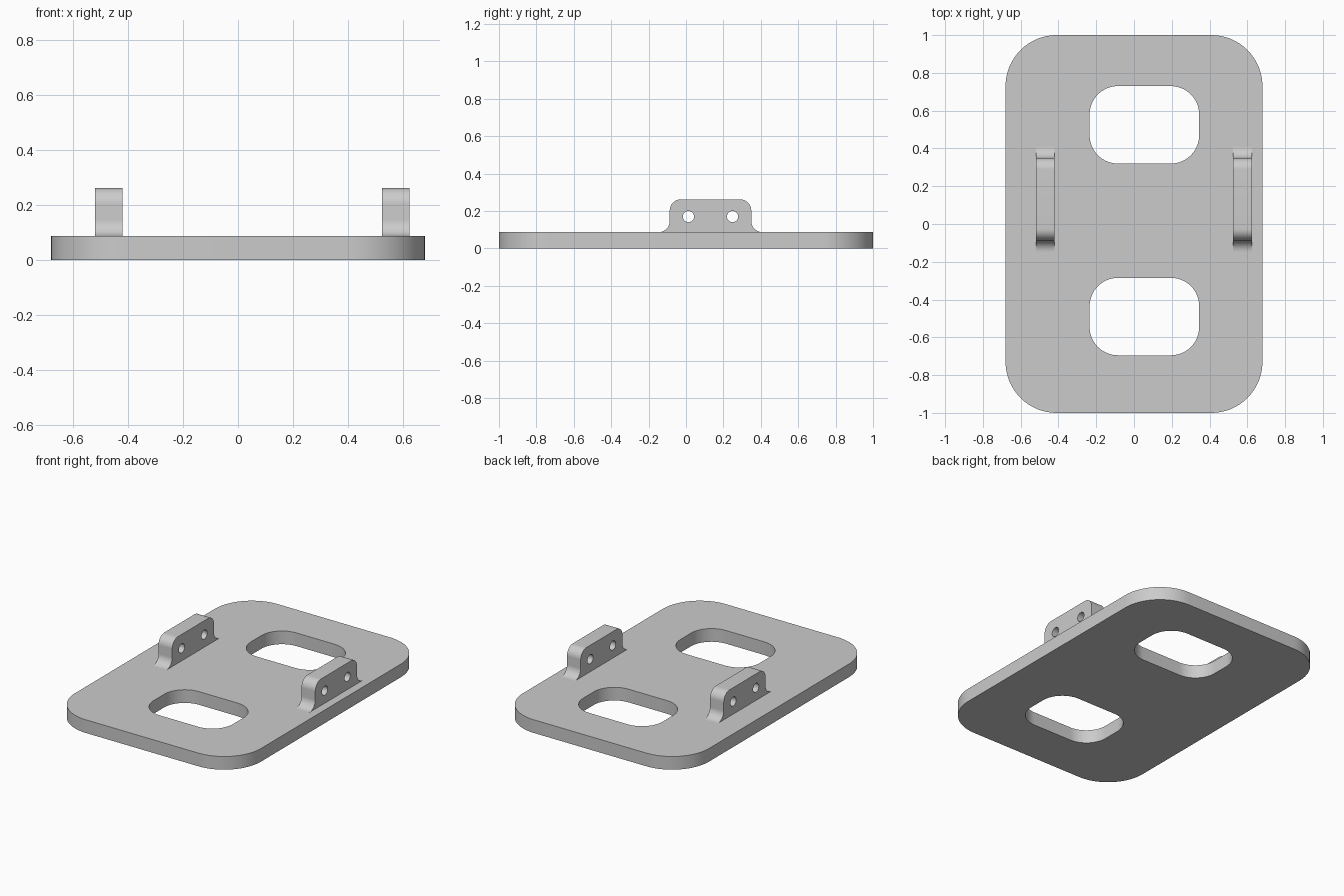
import bpy
import bmesh
from math import cos, sin, radians
from mathutils import Matrix

cube = bpy.data.objects.get("Cube")
if cube:
    bpy.data.objects.remove(cube, do_unlink=True)

grey = bpy.data.materials.new("plain_grey")
grey.use_nodes = True
colour = (0.6, 0.6, 0.6, 1)
grey.diffuse_color = colour
grey.node_tree.nodes["Principled BSDF"].inputs["Base Color"].default_value = colour


def arc(cx, cy, r, start, end, steps=16):
    angles = [radians(start + (end - start) * i / steps) for i in range(steps + 1)]
    return [(cx + r * cos(a), cy + r * sin(a)) for a in angles]


def rounded_rect(cx, cy, width, height, r):
    dx, dy = width / 2 - r, height / 2 - r
    points = []
    for i, (sx, sy) in enumerate([(1, 1), (-1, 1), (-1, -1), (1, -1)]):
        points += arc(cx + sx * dx, cy + sy * dy, r, 90 * i, 90 * i + 90)
    return points


def extruded(name, loops, depth, matrix):
    """Fill an outline with its holes, extrude it and place it."""
    curve = bpy.data.curves.new(name, "CURVE")
    curve.dimensions = "2D"
    curve.fill_mode = "BOTH"
    curve.extrude = depth / 2
    for loop in loops:
        spline = curve.splines.new("POLY")
        spline.points.add(len(loop) - 1)
        for point, (x, y) in zip(spline.points, loop):
            point.co = (x, y, 0, 1)
        spline.use_cyclic_u = True
    obj = bpy.data.objects.new(name, curve)
    bpy.context.collection.objects.link(obj)
    bpy.ops.object.select_all(action="DESELECT")
    obj.select_set(True)
    bpy.context.view_layer.objects.active = obj
    bpy.ops.object.convert(target="MESH")
    obj = bpy.context.object
    obj.name = name
    # Weld caps to walls
    bm = bmesh.new()
    bm.from_mesh(obj.data)
    bmesh.ops.remove_doubles(bm, verts=bm.verts, dist=0.0001)
    bmesh.ops.recalc_face_normals(bm, faces=bm.faces)
    bm.to_mesh(obj.data)
    bm.free()
    obj.data.transform(matrix)
    obj.data.materials.clear()
    obj.data.materials.append(grey)
    bpy.ops.object.shade_smooth_by_angle(angle=radians(30))
    return obj


# Base plate with two offset hand openings
thickness = 0.087
openings = [rounded_rect(0.055, y, 0.58, 0.41, 0.15) for y in (0.525, -0.49)]
extruded("base_plate", [rounded_rect(0, 0, 1.36, 2, 0.27)] + openings,
         thickness, Matrix.Translation((0, 0, thickness / 2)))

# Upright lugs: rounded top, flared foot, two pin holes
half, top, r = 0.218, 0.262, 0.06
right_side = (arc(half + r, thickness + r, r, 270, 180)
              + arc(half - r, top - r, r, 0, 90))
left_side = [(-x, z) for x, z in reversed(right_side)]
pin_holes = [arc(x, 0.17, 0.03, 0, 345, 23) for x in (-0.118, 0.118)]
stand_up = Matrix.Rotation(radians(90), 4, "Z") @ Matrix.Rotation(radians(90), 4, "X")
for name, x in (("right_lug", -0.47), ("left_lug", 0.575)):
    extruded(name, [right_side + left_side] + pin_holes, 0.1,
             Matrix.Translation((x, 0.131, 0)) @ stand_up)
